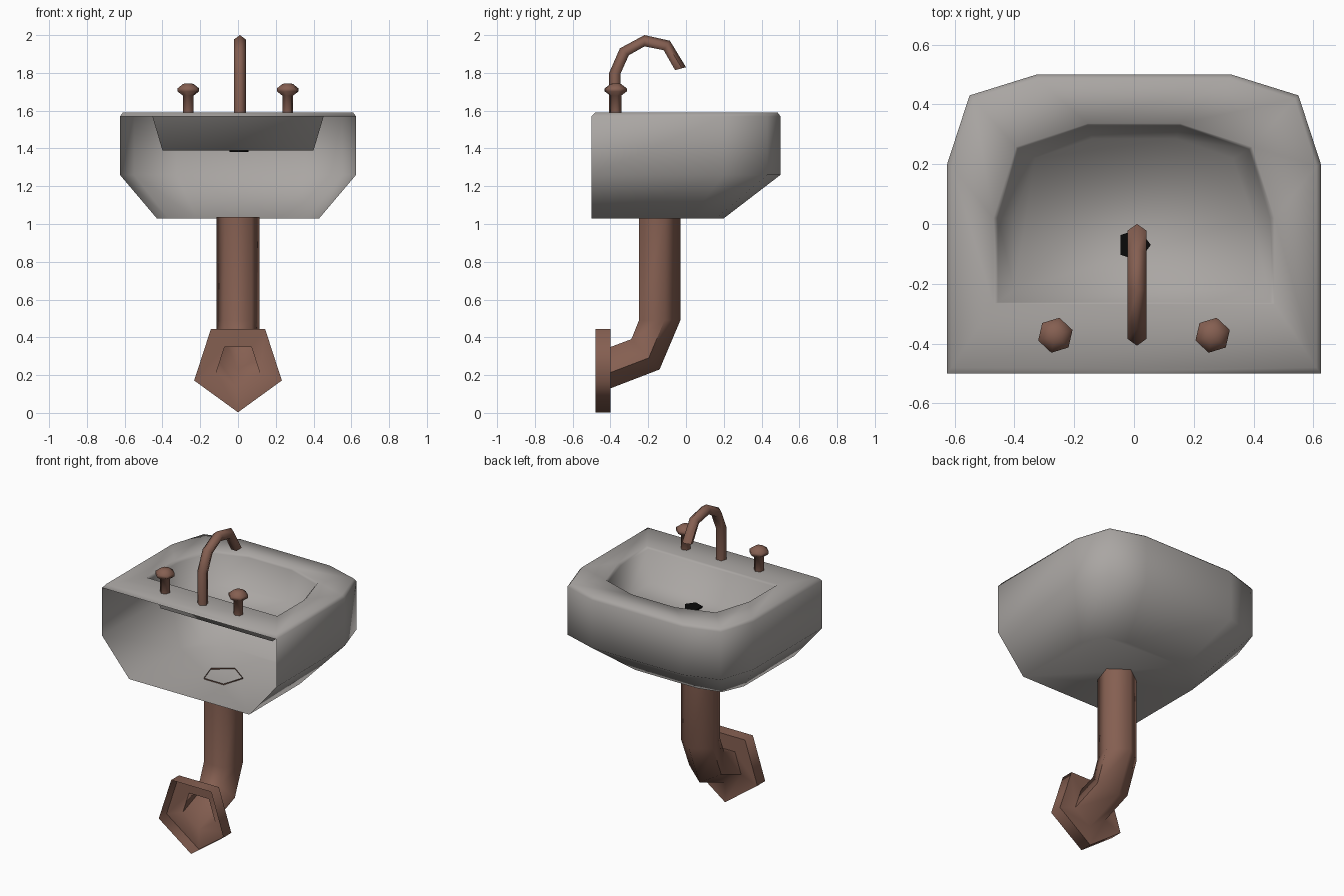
import bpy
from math import sin, cos, pi, radians

if "Cube" in bpy.data.objects:
    bpy.data.objects.remove(bpy.data.objects["Cube"])


def material(name, rgb):
    m = bpy.data.materials.new(name)
    m.diffuse_color = (*rgb, 1)
    m.use_nodes = True
    m.node_tree.nodes["Principled BSDF"].inputs["Base Color"].default_value = m.diffuse_color
    return m


GREY = material("grey_porcelain", (0.40, 0.38, 0.365))
COPPER = material("dull_copper", (0.235, 0.115, 0.083))
BLACK = material("drain_black", (0.003, 0.003, 0.003))


def build(name, verts, faces, mat, angle=75):
    me = bpy.data.meshes.new(name)
    me.from_pydata(verts, [], faces)
    me.materials.append(mat)
    me.polygons.foreach_set("use_smooth", [True] * len(me.polygons))
    me.set_sharp_from_angle(angle=radians(angle))
    ob = bpy.data.objects.new(name, me)
    bpy.context.collection.objects.link(ob)
    return ob


def skin(rings, open_from=99):
    """Join equal rings with quads; from ring open_from on the last side stays open."""
    n = len(rings[0])
    verts = [p for r in rings for p in r]
    faces = []
    for k in range(len(rings) - 1):
        for i in range(n if k < open_from else n - 1):
            j = (i + 1) % n
            faces.append((k * n + i, k * n + j, (k + 1) * n + j, (k + 1) * n + i))
    return verts, faces


def basin_ring(z, half):
    """Mirror a half outline (back to front) to a full clockwise ring."""
    left = [(-x, y, z) for x, y in half]
    return left + [(-x, y, z) for x, y, z in reversed(left)]


# Basin: bowl floor, bowl lip, rim, chamfer, wall, tapered underside; back is open
wall = [(0.625, -0.50), (0.625, 0.20), (0.55, 0.43), (0.325, 0.50)]
rings = [
    basin_ring(1.39, [(0.40, -0.22), (0.40, 0.02), (0.33, 0.22), (0.14, 0.285)]),
    basin_ring(1.575, [(0.455, -0.262), (0.455, 0.02), (0.385, 0.25), (0.155, 0.328)]),
    basin_ring(1.59, [(0.47, -0.268), (0.47, 0.02), (0.395, 0.258), (0.155, 0.336)]),
    basin_ring(1.59, [(0.61, -0.48), (0.61, 0.195), (0.538, 0.418), (0.32, 0.485)]),
    basin_ring(1.57, wall),
    basin_ring(1.26, wall),
    basin_ring(1.03, [(0.43, -0.50), (0.43, 0.02), (0.37, 0.16), (0.22, 0.20)]),
]
verts, faces = skin(rings, open_from=4)
n = len(verts)
faces += [tuple(reversed(range(8))), tuple(range(n - 8, n))]
build("basin", verts, faces, GREY, 100)


def tube(name, path, x0, cap):
    """Five-sided tube; path rows: y and z of the outer corner, its direction, radius."""
    rings = []
    for y, z, deg, r in path:
        dy, dz = cos(radians(deg)), sin(radians(deg))
        rings.append([(x0 + r * sin(t), y + r * dy * (cos(t) - 1), z + r * dz * (cos(t) - 1))
                      for t in (2 * pi * k / 5 for k in range(5))])
    verts, faces = skin(rings)
    if cap:
        faces.append(tuple(range(len(verts) - 5, len(verts))))
    build(name, verts, faces, COPPER)


# Waste pipe bending back into a hollow wall flange
R = 0.121
tube("waste_pipe", [(-0.03, 1.037, 0, R), (-0.03, 0.49, 0, R), (-0.14, 0.23, -47, R),
                    (-0.40, 0.13, -90, R), (-0.40, 0.003, -90, 0.244),
                    (-0.48, 0.003, -90, 0.244)], 0, False)

# Gooseneck spout
R = 0.033
tube("spout", [(-0.407, 1.57, 180, R), (-0.407, 1.80, 174, R), (-0.35, 1.93, 142, R),
               (-0.22, 2.0, 90, R), (-0.085, 1.97, 56, R), (0.0, 1.83, 15, R)], 0.01, True)


def lathe(name, profile, x, y, sides, turn, mat):
    rings = [[(x + r * cos(turn + 2 * pi * k / sides), y + r * sin(turn + 2 * pi * k / sides), z)
              for k in range(sides)] for r, z in profile]
    verts, faces = skin(rings)
    n = len(verts)
    faces += [tuple(reversed(range(sides))), tuple(range(n - sides, n))]
    build(name, verts, faces, mat)


# Tap handles
for side, x in (("left", -0.263), ("right", 0.263)):
    lathe(side + "_tap", [(0.03, 1.57), (0.03, 1.68), (0.06, 1.702), (0.06, 1.718),
                          (0.028, 1.742), (0.006, 1.745)], x, -0.372, 6, radians(17), COPPER)

# Drain plug in the bowl floor
lathe("drain", [(0.056, 1.38), (0.056, 1.40)], 0, -0.07, 5, 0, BLACK)
